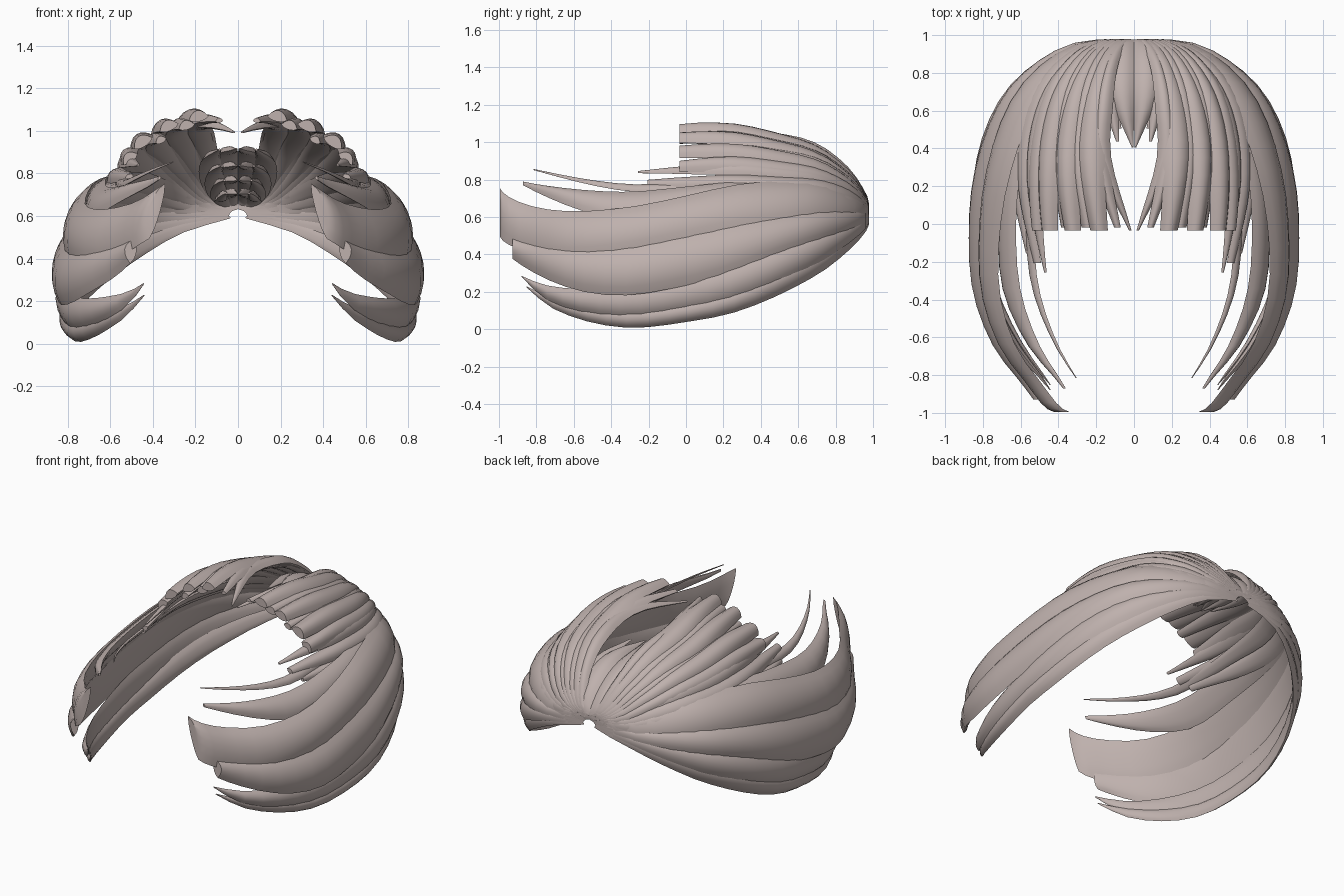
import bpy, bmesh, math

if "Cube" in bpy.data.objects:
    bpy.data.objects.remove(bpy.data.objects["Cube"])

hair = bpy.data.materials.new("ash_rose_hair")
hair.diffuse_color = (0.52, 0.44, 0.42, 1)
hair.use_nodes = True
hair.node_tree.nodes["Principled BSDF"].inputs["Base Color"].default_value = hair.diffuse_color


def interp(keys, t):
    """Smooth interpolation through (t, value) keys."""
    n = len(keys)
    if t <= keys[0][0]:
        return keys[0][1]
    if t >= keys[-1][0]:
        return keys[-1][1]
    slope = lambda i: ((keys[min(i + 1, n - 1)][1] - keys[max(i - 1, 0)][1]) /
                       (keys[min(i + 1, n - 1)][0] - keys[max(i - 1, 0)][0]))
    for i in range(n - 1):
        t0, a = keys[i]
        t1, b = keys[i + 1]
        if t <= t1:
            d = t1 - t0
            k = (t - t0) / d
            return ((2*k**3 - 3*k*k + 1)*a + (k**3 - 2*k*k + k)*d*slope(i)
                    + (3*k*k - 2*k**3)*b + (k**3 - k*k)*d*slope(i + 1))


# Head form: half width, half height and centre height from crown (0) to face (180)
HALF_WIDTH = [(0, .03), (15, .31), (30, .51), (45, .67), (60, .775), (75, .835),
              (90, .855), (110, .835), (130, .73), (150, .57), (180, .44)]
HALF_HEIGHT = [(0, .03), (15, .16), (30, .36), (45, .57), (60, .72), (75, .825),
               (90, .855), (110, .865), (180, .865)]
CENTRE = [(0, .60), (15, .555), (30, .485), (45, .40), (60, .325), (75, .275),
          (90, .245), (110, .215), (180, .215)]


def head_point(theta, phi, scale, lift):
    p = math.radians(phi)
    x = (interp(HALF_WIDTH, theta) * scale + lift) * math.sin(p)
    z = interp(CENTRE, theta) + (interp(HALF_HEIGHT, theta) * scale + lift) * math.cos(p)
    # Crown is slightly pinched where the locks gather
    y = .995 * math.cos(math.radians(theta)) - .02 * math.exp(-(theta / 8) ** 2)
    return x, y, z


def lock(name, end, upper, lower, scale=(1, 1, 1), bulge=.028, rings=22,
         at=(0, .33, .55, .75, 1), inner=.5):
    """Closed lens-shaped lock from crown to angle `end`, mirrored to both sides."""
    up, low = list(zip(at, upper)), list(zip(at, lower))
    sc = list(zip((0, .55, 1), scale))
    bm = bmesh.new()
    across = [-1, -.66, -.33, 0, .33, .66, 1]
    prev = None
    for r in range(rings + 1):
        s = r / rings
        theta = 1 + (end - 1) * s
        a, b, f = interp(up, s), interp(low, s), interp(sc, s)
        width = abs(b - a)
        grow = min(1, .15 + s * 3) * min(1, .04 + width / 8)
        rim = min(1, .1 + width / 5) * min(1, .3 + s * 4)
        ring = []
        for u in across:
            lift = bulge * grow * (1 - u * u) - .008 * rim
            ring.append(bm.verts.new(head_point(theta, (a + b)/2 + (b - a)/2*u, f, lift)))
        for u in across[-2:0:-1]:
            lift = -inner * bulge * grow * (1 - u * u) - .012 * rim
            ring.append(bm.verts.new(head_point(theta, (a + b)/2 + (b - a)/2*u, f, lift)))
        n = len(ring)
        if prev:
            for i in range(n):
                bm.faces.new((prev[i], prev[(i + 1) % n], ring[(i + 1) % n], ring[i]))
        else:
            bm.faces.new(ring[::-1])
        prev = ring
    bm.faces.new(prev)
    bmesh.ops.recalc_face_normals(bm, faces=bm.faces)
    me = bpy.data.meshes.new(name)
    bm.to_mesh(me)
    bm.free()
    me.materials.append(hair)
    ob = bpy.data.objects.new(name, me)
    bpy.context.collection.objects.link(ob)
    mod = ob.modifiers.new("both_sides", 'MIRROR')
    mod.use_mirror_merge = False
    bpy.ops.object.select_all(action='DESELECT')
    ob.select_set(True)
    bpy.context.view_layer.objects.active = ob
    bpy.ops.object.shade_smooth_by_angle(angle=math.radians(40))


# Long side locks, from temple down to nape
hook = (0, .33, .55, .75, .9, 1)
lock("side_lock_wide", 178, (40, 49, 58, 60.5, 51), (70, 70, 75, 78, 71), bulge=.035)
lock("side_lock_middle", 159, (65, 66, 72, 75.5, 71), (84, 83, 90.5, 91.5, 79), bulge=.035)
lock("side_lock_low", 152, (80, 80, 87, 90, 88.5, 84), (97, 95, 99.5, 100.5, 95, 84.5),
     (.96, .985, .80), at=hook)
lock("nape_lock", 149, (88, 89, 96, 98, 94, 88.5), (106, 101.5, 104, 105, 99, 89),
     (.86, .98, .77), at=hook)

# Strands falling past the temples
lock("temple_strand_upper", 145, (34, 41, 44, 43, 34), (50, 53, 50, 47, 34.7), (.98, .9, .9), .02)
lock("temple_strand_lower", 151, (40, 46, 50, 50, 44), (62, 62, 62, 62, 46), (.99, .96, .93), .026)
lock("temple_tuft_upper", 105, (30, 35, 38, 38, 37), (44, 47, 47, 45, 38.2), (1, .98, .91), .03)
lock("temple_tuft_lower", 102, (36, 41, 44, 44, 41), (54, 56, 55, 52, 45), (1, .97, .89), .03)
lock("temple_tuft_side", 99, (42, 46, 49, 50, 47), (62, 62, 61, 58, 50), (.99, .96, .88), .03)

# Cropped fringe locks, from the parting outward: end, inner and outer angle, tip angles, scale
fringe = [
    (92, 9, 16, 1, 2, .88),
    (91, 10, 18, 5, 7.5, .95),
    (92, 11, 22, 9.5, 16, .99),
    (91, 17, 26, 14.5, 20, .96),
    (92, 21, 31, 19.5, 26, .99),
    (91, 26, 34, 25, 29, .94),
    (92, 29, 39, 29, 36, .98),
    (92, 35, 45, 36, 42, .95),
]
for i, (end, a, b, ta, tb, f) in enumerate(fringe):
    lock(f"fringe_lock_{i + 1}", end, (a - 3, a, a, a, ta), (b + 3, b + 1, b + 1, b, tb),
         (1, 1 if i % 2 == 0 else .98, f), .042, 16, inner=.35)

# Layered short locks tucked beneath the parting
for i in range(4):
    end = 66 - 4.5 * i
    f = .84 - .09 * i
    lock(f"parting_lock_{i + 1}", end, (0, 0, 0, 0, 0.2), (25, 17, 15, 11, 1),
         (1, f + .05, f - .04), .028, 14, inner=.35)
    lock(f"parting_side_lock_{i + 1}", end - 2, (4, 7, 8, 8, 7), (30, 26, 22, 17, 8.5),
         (1, f + .03, f - .03), .028, 14, inner=.35)
